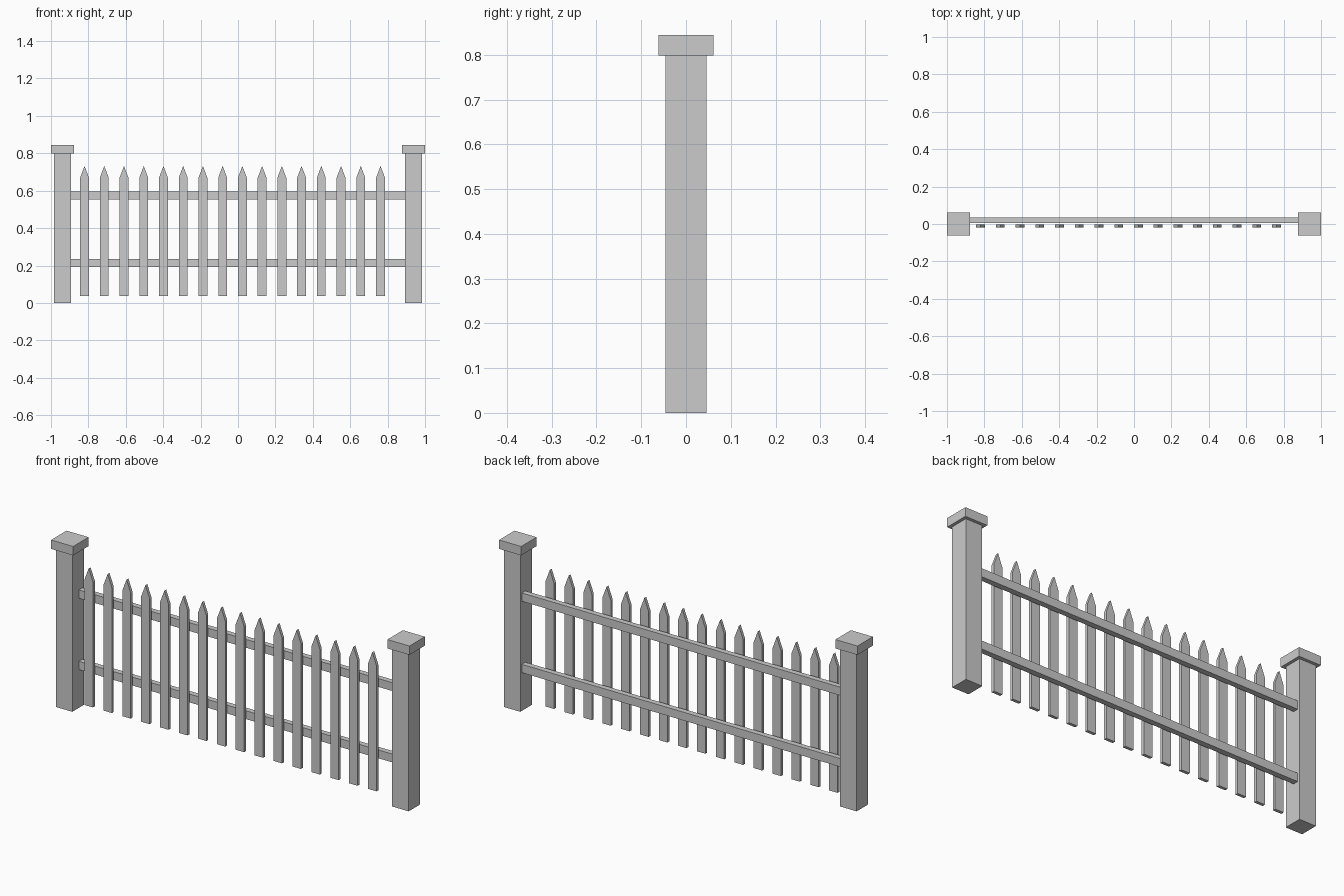
import bpy, bmesh
from mathutils import Vector

if "Cube" in bpy.data.objects:
    bpy.data.objects.remove(bpy.data.objects["Cube"])


def extrude_profile(name, points, y0, y1):
    """Solid from an (x, z) outline extruded along y."""
    bm = bmesh.new()
    face = bm.faces.new([bm.verts.new((x, y0, z)) for x, z in points])
    new = bmesh.ops.extrude_face_region(bm, geom=[face])["geom"]
    verts = [v for v in new if isinstance(v, bmesh.types.BMVert)]
    bmesh.ops.translate(bm, verts=verts, vec=Vector((0, y1 - y0, 0)))
    bmesh.ops.recalc_face_normals(bm, faces=bm.faces)
    mesh = bpy.data.meshes.new(name)
    bm.to_mesh(mesh)
    bm.free()
    obj = bpy.data.objects.new(name, mesh)
    bpy.context.collection.objects.link(obj)
    return obj


def box(name, x0, x1, y0, y1, z0, z1):
    return extrude_profile(name, [(x0, z0), (x1, z0), (x1, z1), (x0, z1)], y0, y1)


# End posts with flat overhanging caps
POST_X, POST_R, CAP_R = 0.9385, 0.046, 0.0615
for side, s in (("left", -1), ("right", 1)):
    x = s * POST_X
    box(side + "_post", x - POST_R, x + POST_R, -POST_R, POST_R, 0, 0.799)
    box(side + "_post_cap", x - CAP_R, x + CAP_R, -CAP_R, CAP_R, 0.799, 0.844)

# Horizontal rails between the posts
inner = POST_X - POST_R
for name, z in (("lower_rail", 0.214), ("upper_rail", 0.574)):
    box(name, -inner, inner, 0.006, 0.034, z - 0.021, z + 0.021)

# Pointed pickets in front of the rails
COUNT, FIRST_X, STEP, HALF = 16, -0.8205, 0.1055, 0.0235
for i in range(COUNT):
    picket = extrude_profile(
        f"picket_{i + 1}",
        [(-HALF, 0.037), (HALF, 0.037), (HALF, 0.67), (0, 0.732), (-HALF, 0.67)],
        -0.018, -0.003)
    picket.location.x = FIRST_X + i * STEP
